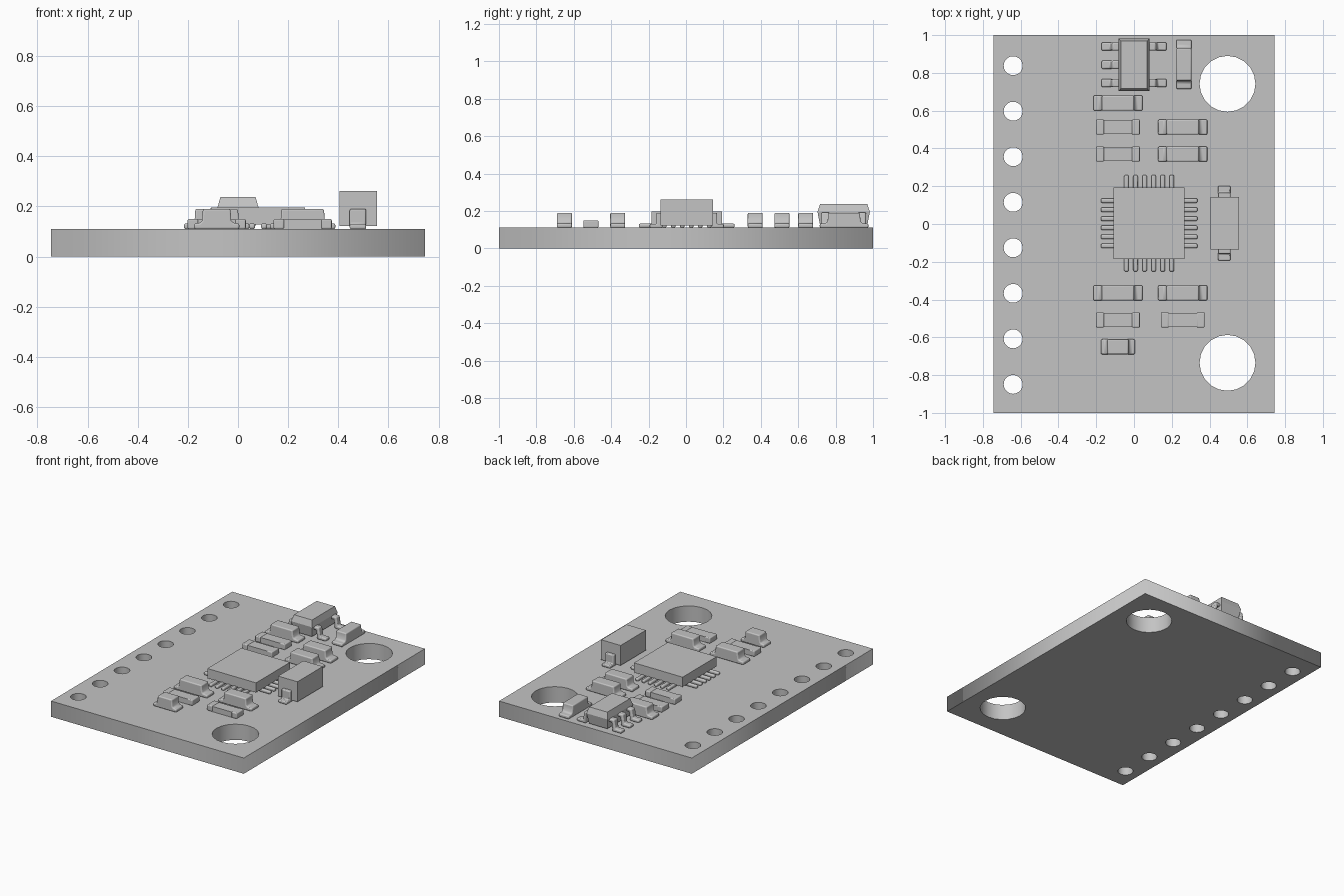
import bpy, bmesh
from math import cos, sin, pi, radians
from mathutils import Matrix

if "Cube" in bpy.data.objects:
    bpy.data.objects.remove(bpy.data.objects["Cube"])

grey = bpy.data.materials.new("plain grey")
grey.use_nodes = True
COLOUR = (0.55, 0.55, 0.55, 1)
grey.diffuse_color = COLOUR
grey.node_tree.nodes["Principled BSDF"].inputs["Base Color"].default_value = COLOUR

TOP = 0.11  # upper surface of the board


def finish(name, bm, bevel=0.0):
    mesh = bpy.data.meshes.new(name)
    bmesh.ops.recalc_face_normals(bm, faces=bm.faces)
    bm.to_mesh(mesh)
    bm.free()
    mesh.materials.append(grey)
    obj = bpy.data.objects.new(name, mesh)
    bpy.context.collection.objects.link(obj)
    if bevel:
        mod = obj.modifiers.new("rounded edges", "BEVEL")
        mod.width, mod.segments = bevel, 3
        mod.limit_method, mod.angle_limit = "ANGLE", radians(40)
        bpy.ops.object.select_all(action="DESELECT")
        obj.select_set(True)
        bpy.context.view_layer.objects.active = obj
        bpy.ops.object.shade_smooth_by_angle(angle=radians(40))
    return obj


def extrude(name, profile, width, x, y, angle=0, bevel=0.0):
    """Extrude a (length, height) profile across its width, turn it and set it on the board."""
    bm = bmesh.new()
    face = bm.faces.new([bm.verts.new((u, -width / 2, h)) for u, h in profile])
    ext = bmesh.ops.extrude_face_region(bm, geom=[face])
    verts = [v for v in ext["geom"] if isinstance(v, bmesh.types.BMVert)]
    bmesh.ops.translate(bm, verts=verts, vec=(0, width, 0))
    bm.transform(Matrix.Translation((x, y, TOP)) @ Matrix.Rotation(radians(angle), 4, "Z"))
    return finish(name, bm, bevel)


def mirrored(half):
    return half + [(-u, h) for u, h in reversed(half)]


def block(name, length, width, low, high, x, y, angle=0, bevel=0.0):
    half = [(length / 2, low), (length / 2, high)]
    return extrude(name, mirrored(half), width, x, y, angle, bevel)


# Circuit board with pin holes and mounting holes
curve = bpy.data.curves.new("circuit_board", "CURVE")
curve.dimensions, curve.fill_mode, curve.extrude = "2D", "BOTH", TOP / 2


def outline(points):
    spline = curve.splines.new("POLY")
    spline.points.add(len(points) - 1)
    for p, (x, y) in zip(spline.points, points):
        p.co = (x, y, 0, 1)
    spline.use_cyclic_u = True


def hole(x, y, radius, sides=20):
    outline([(x + radius * cos(2 * pi * i / sides), y + radius * sin(2 * pi * i / sides))
             for i in range(sides)])


outline([(-0.745, -1), (0.745, -1), (0.745, 1), (-0.745, 1)])
for i in range(8):
    hole(-0.64, 0.838 - i * 0.241, 0.05)
for y in (0.742, -0.735):
    hole(0.495, y, 0.148)
board = bpy.data.objects.new("circuit_board", curve)
bpy.context.collection.objects.link(board)
board.location.z = TOP / 2
curve.materials.append(grey)
bpy.ops.object.select_all(action="DESELECT")
board.select_set(True)
bpy.context.view_layer.objects.active = board
bpy.ops.object.convert(target="MESH")


# Tall capacitors with soldered feet
def capacitor(x, y, reach=0.13, body=0.085, angle=0):
    half = [(reach, 0), (reach, 0.022), (body + 0.012, 0.024), (body + 0.003, 0.034), (body, 0.08)]
    extrude("capacitor", mirrored(half), 0.08, x, y, angle, 0.007)


LEFT, RIGHT = -0.085, 0.258
for x, y in ((LEFT, 0.64), (RIGHT, 0.513), (RIGHT, 0.37), (LEFT, -0.365), (RIGHT, -0.365)):
    capacitor(x, y)
capacitor(0.264, 0.845, angle=90)
capacitor(LEFT, -0.65, reach=0.09, body=0.055)

# Flat resistors with end caps
for x, y in ((LEFT, 0.513), (LEFT, 0.37), (LEFT, -0.508), (RIGHT, -0.508)):
    block("resistor", 0.22, 0.074, 0, 0.037, x, y)
    for side in (-1, 1):
        block("resistor_cap", 0.042, 0.08, 0, 0.04, x + side * 0.095, y, bevel=0.006)

# Main chip with six pins on each side
CHIP_X, CHIP_Y = 0.08, 0.004
block("main_chip", 0.376, 0.376, 0.018, 0.086, CHIP_X, CHIP_Y)
for angle in (0, 90, 180, 270):
    a = radians(angle)
    for i in range(6):
        off = (i - 2.5) * 0.048
        pin = [(0.16, 0), (0.256, 0), (0.256, 0.022), (0.16, 0.022)]
        extrude("chip_pin", pin, 0.024, CHIP_X - off * sin(a), CHIP_Y + off * cos(a),
                angle, 0.008)

# Five-legged regulator with a faceted body
REG_Y = 0.843
bm = bmesh.new()
rings = []
for hx, hy, h in ((0.07, 0.126, 0.012), (0.082, 0.14, 0.085), (0.07, 0.126, 0.128)):
    rings.append([bm.verts.new((sx * hx, REG_Y + sy * hy, TOP + h))
                  for sx, sy in ((-1, -1), (1, -1), (1, 1), (-1, 1))])
for low, high in zip(rings, rings[1:]):
    for i in range(4):
        j = (i + 1) % 4
        bm.faces.new((low[i], low[j], high[j], high[i]))
bm.faces.new(rings[0])
bm.faces.new(rings[-1])
finish("regulator_body", bm)

LEG = [(0.06, 0.06), (0.095, 0.06), (0.102, 0), (0.172, 0), (0.172, 0.022),
       (0.125, 0.022), (0.115, 0.082), (0.06, 0.082)]
for angle, offsets in ((180, (-0.097, 0, 0.097)), (0, (-0.097, 0.097))):
    for off in offsets:
        extrude("regulator_leg", LEG, 0.044, 0, REG_Y + off, angle, 0.008)

# Diode with a folded tab at each end
block("diode_body", 0.15, 0.28, 0.012, 0.152, 0.48, 0.004)
TAB = [(0.13, 0), (0.198, 0), (0.198, 0.02), (0.162, 0.02), (0.162, 0.08), (0.13, 0.08)]
for angle in (90, 270):
    extrude("diode_tab", TAB, 0.065, 0.478, 0.004, angle, 0.006)
